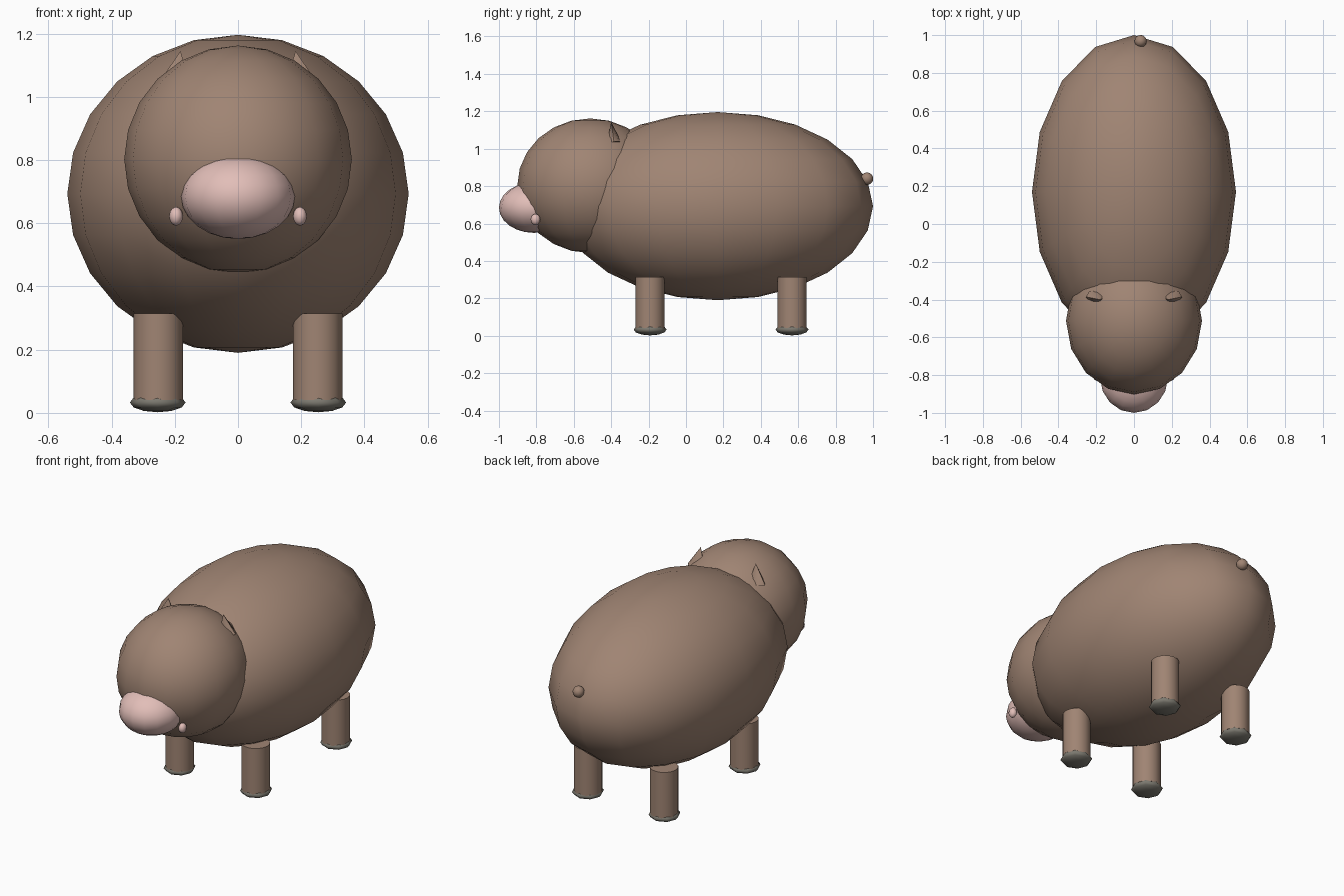
import bpy
import math
from mathutils import Vector

if "Cube" in bpy.data.objects:
    bpy.data.objects.remove(bpy.data.objects["Cube"])


def material(name, colour):
    m = bpy.data.materials.new(name)
    m.diffuse_color = (*colour, 1.0)
    m.use_nodes = True
    m.node_tree.nodes["Principled BSDF"].inputs["Base Color"].default_value = m.diffuse_color
    return m


BROWN = material("warm_brown", (0.35, 0.232, 0.172))
PINK = material("soft_pink", (0.76, 0.515, 0.48))
GREY = material("hoof_grey", (0.20, 0.19, 0.16))


def finish(name, mat, angle=60):
    obj = bpy.context.object
    obj.name = name
    obj.data.materials.append(mat)
    bpy.ops.object.transform_apply(location=False, rotation=True, scale=True)
    bpy.ops.object.shade_smooth_by_angle(angle=math.radians(angle))
    return obj


def ellipsoid(name, centre, radii, mat, segments=16, rings=12):
    bpy.ops.mesh.primitive_uv_sphere_add(
        segments=segments, ring_count=rings, radius=1, location=centre)
    bpy.context.object.scale = radii
    return finish(name, mat, 89)


def spike(name, base, tip, radius, flatten, mat, sides=8, tip_radius=0.0):
    """Cone from base to tip, flattened along its second axis."""
    base, tip = Vector(base), Vector(tip)
    axis = tip - base
    bpy.ops.mesh.primitive_cone_add(
        vertices=sides, radius1=radius, radius2=tip_radius,
        depth=axis.length, location=(base + tip) / 2)
    obj = bpy.context.object
    obj.scale = (1, flatten, 1)
    obj.rotation_euler = Vector((0, 0, 1)).rotation_difference(axis).to_euler()
    return finish(name, mat, 50)


# Torso, head, snout and tail
ellipsoid("body", (0, 0.17, 0.693), (0.54, 0.83, 0.503), BROWN)
ellipsoid("head", (0, -0.512, 0.802), (0.36, 0.39, 0.36), BROWN)
ellipsoid("snout", (0, -0.812, 0.685), (0.18, 0.188, 0.135), PINK)
ellipsoid("tail", (0.035, 0.968, 0.84), (0.033, 0.033, 0.033), BROWN, 12, 8)

for side, s in (("left", -1), ("right", 1)):
    # Ears, mostly sunk into the head
    spike(side + "_ear", (s * 0.2, -0.385, 1.03), (s * 0.182, -0.4, 1.145),
          0.055, 0.7, BROWN)
    # Small pink tusks beside the snout
    ellipsoid(side + "_tusk", (s * 0.196, -0.805, 0.622),
              (0.022, 0.026, 0.03), PINK, 8, 6)
    # Legs with flattened hooves
    for end, y in (("front", -0.192), ("back", 0.567)):
        bpy.ops.mesh.primitive_cylinder_add(
            vertices=16, radius=0.078, depth=0.275,
            location=(s * 0.252, y, 0.1775))
        finish(f"{side}_{end}_leg", BROWN, 40)
        ellipsoid(f"{side}_{end}_hoof", (s * 0.254, y, 0.033),
                  (0.088, 0.088, 0.031), GREY, 8, 6)
